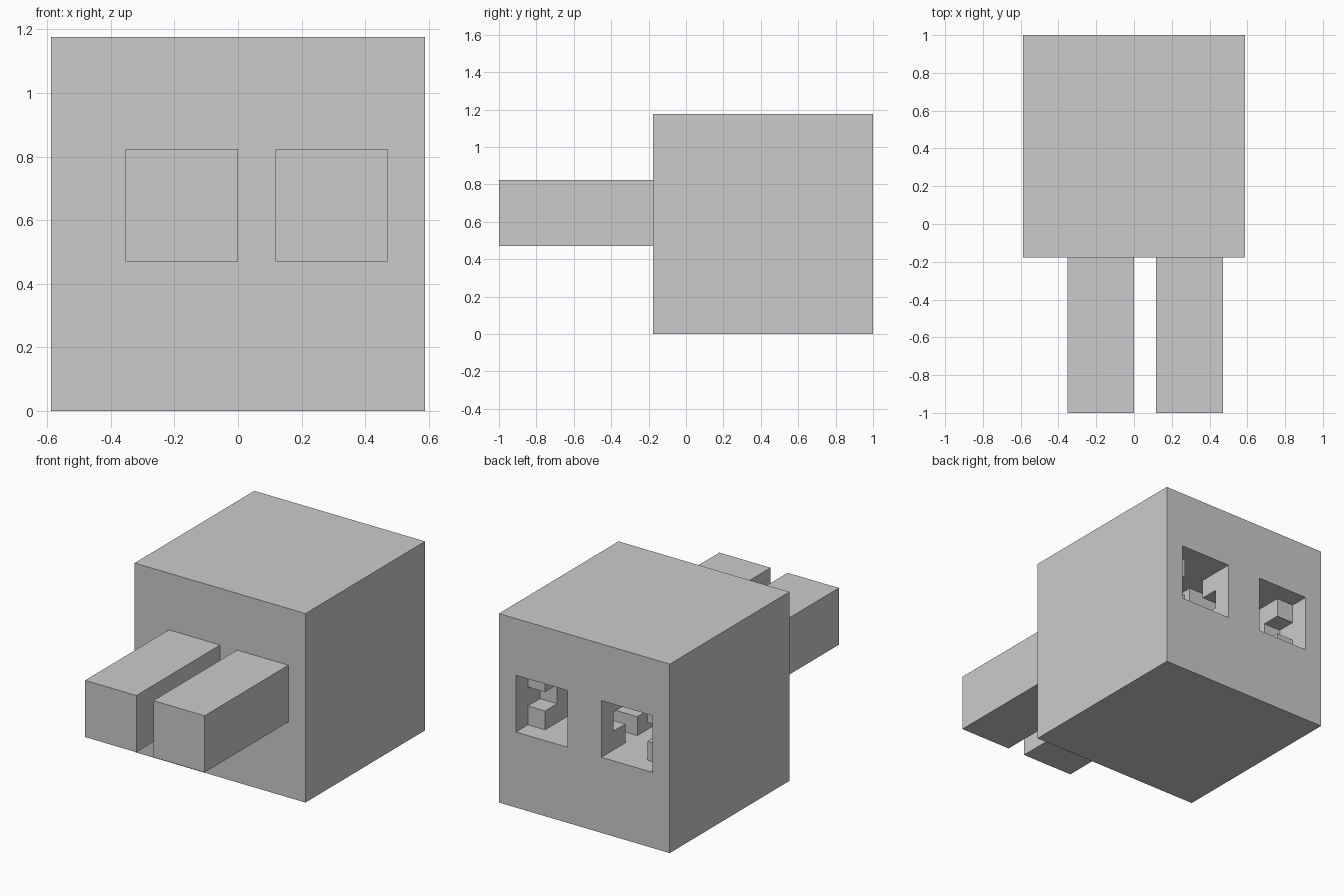
import bpy, bmesh
from mathutils import Vector

if "Cube" in bpy.data.objects:
    bpy.data.objects.remove(bpy.data.objects["Cube"])

U = 2 / 17  # grid unit: the whole model is 17 units long


def box(name, x, y, z):
    """Axis-aligned box from (min, max) ranges in grid units."""
    bm = bmesh.new()
    bmesh.ops.create_cube(bm, size=1)
    for v in bm.verts:
        v.co = Vector([(a + b) / 2 + c * (b - a) for (a, b), c in zip((x, y, z), v.co)]) * U
    mesh = bpy.data.meshes.new(name)
    bm.to_mesh(mesh)
    bm.free()
    obj = bpy.data.objects.new(name, mesh)
    bpy.context.collection.objects.link(obj)
    return obj


# Main cube and the two front prongs
body = box("body", (-5, 5), (-1.5, 8.5), (0, 10))
box("left_prong", (-3, 0), (-8.5, -1.5), (4, 7))
box("right_prong", (1, 4), (-8.5, -1.5), (4, 7))

# Stepped sockets in the back: entries, shafts, side notches, cross slot, channel
cutters = []
for side, s in (("left", -1), ("right", 1)):
    cutters += [
        box(side + "_entry_cutter", sorted((s, 4 * s)), (7.5, 9), (4, 7)),
        box(side + "_shaft_cutter", sorted((s, 3 * s)), (1.5, 7.6), (4, 7)),
    ]
cutters += [
    box("notch_cutter", (-4, 4), (6.5, 7.5), (5, 6)),
    box("slot_cutter", (-3, 3), (5.5, 6.5), (4, 7)),
    box("channel_cutter", (-2, 2), (1.5, 5.6), (5, 6)),
]
for c in cutters:
    mod = body.modifiers.new(c.name, 'BOOLEAN')
    mod.operation = 'DIFFERENCE'
    mod.solver = 'EXACT'
    mod.object = c
    c.hide_render = True
    c.hide_viewport = False
    c.display_type = 'WIRE'

# Apply the cuts and drop the helpers
bpy.context.view_layer.objects.active = body
for mod in list(body.modifiers):
    bpy.ops.object.modifier_apply(modifier=mod.name)
for c in cutters:
    bpy.data.objects.remove(c)
